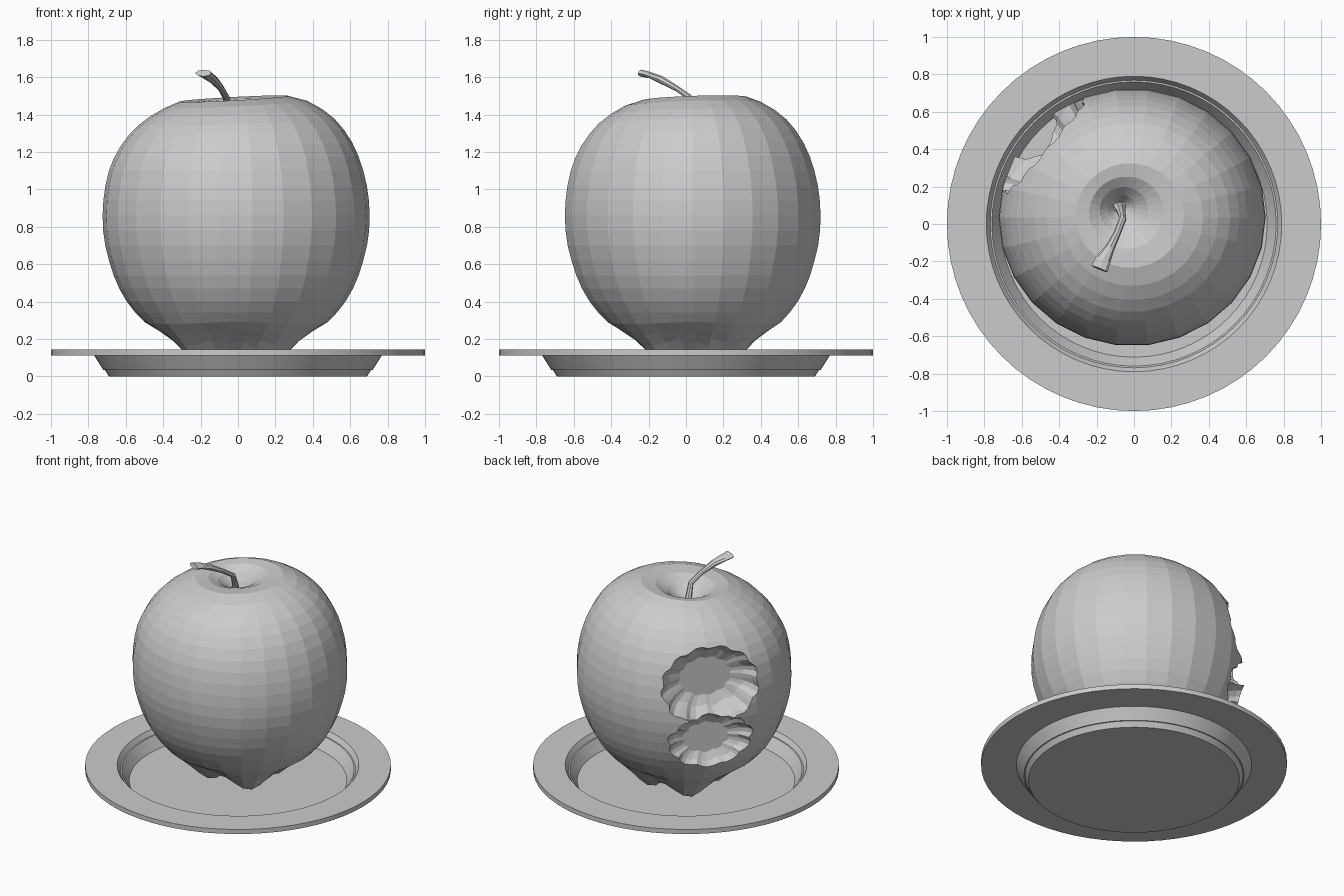
import bpy, bmesh
from math import sin, cos, pi, radians, exp
from mathutils import Vector, Matrix

if "Cube" in bpy.data.objects:
    bpy.data.objects.remove(bpy.data.objects["Cube"])


def make_object(name, bm):
    bmesh.ops.recalc_face_normals(bm, faces=bm.faces[:])
    mesh = bpy.data.meshes.new(name)
    bm.to_mesh(mesh)
    bm.free()
    ob = bpy.data.objects.new(name, mesh)
    bpy.context.collection.objects.link(ob)
    return ob


def loft(name, rings):
    """Skin equal-length closed rings and cap both ends with fans."""
    bm = bmesh.new()
    loops = [[bm.verts.new(p) for p in ring] for ring in rings]
    n = len(loops[0])
    for a, b in zip(loops, loops[1:]):
        for i in range(n):
            j = (i + 1) % n
            bm.faces.new((a[i], a[j], b[j], b[i]))
    for ring in (loops[0], loops[-1]):
        mid = bm.verts.new(sum((v.co for v in ring), Vector()) / n)
        for i in range(n):
            bm.faces.new((ring[i], ring[(i + 1) % n], mid))
    return make_object(name, bm)


def circle(r, z, n):
    return [Vector((r * cos(2 * pi * i / n), r * sin(2 * pi * i / n), z)) for i in range(n)]


# Plate: sloped dish with a wide flat rim
plate_profile = [(0.69, 0), (0.76, 0.112), (1, 0.112), (1, 0.145), (0.79, 0.145), (0.72, 0.035)]
plate = loft("plate", [circle(r, z, 64) for r, z in plate_profile])
for f in plate.data.polygons:
    f.use_smooth = True
plate.data.set_sharp_from_angle(angle=radians(25))

# Apple: profile of radius and height, four lobes underneath, dimple on top
apple_profile = [
    (0.04, 0.15), (0.11, 0.10), (0.19, 0.04), (0.25, 0.05), (0.31, 0.10), (0.365, 0.16),
    (0.425, 0.22), (0.49, 0.28), (0.54, 0.34), (0.585, 0.40), (0.625, 0.47), (0.655, 0.54),
    (0.68, 0.62), (0.70, 0.70), (0.711, 0.78), (0.714, 0.86), (0.71, 0.94), (0.699, 1.02),
    (0.68, 1.10), (0.655, 1.17), (0.62, 1.24), (0.575, 1.305), (0.525, 1.36), (0.46, 1.41),
    (0.38, 1.455), (0.29, 1.485), (0.20, 1.475), (0.13, 1.44), (0.075, 1.39), (0.03, 1.33)]


def apple_ring(k, r, z, n=26):
    pts = []
    top = max(0, (z - 1.1) / 0.4) if k > 15 else 0
    inner = max(0, 1 - r / 0.35) if k > 24 else 0
    cx = -0.01 - 0.07 * inner
    cy = 0.035 + 0.06 * inner + 0.03 * exp(-z * 4)
    squash = 0.965 - 0.05 * exp(-z * 5)
    for i in range(n):
        a = 2 * pi * i / n
        x, y = r * cos(a), r * sin(a)
        notch = 0.5 + 0.5 * cos(4 * a)
        lift = 0.085 * notch * exp(-((z - 0.08) / 0.14) ** 2) if 0 < k < 11 else 0
        pts.append(Vector((cx + x, cy + y * squash, z + lift + top * 0.055 * (x + 0.6 * y))))
    return pts


apple = loft("apple", [apple_ring(k, r, z) for k, (r, z) in enumerate(apple_profile)])


# Bites: scalloped ellipsoids, with tooth grooves, cut out of the back left side
def bite(name, height, half_w, half_h, depth, teeth, phase):
    az = radians(141)
    out, up = Vector((cos(az), sin(az), 0)), Vector((0, 0, 1))
    side = up.cross(out)
    centre = Vector((-0.01, 0.04, height)) + out * 0.70
    rings, n = [], teeth * 4
    for j in range(1, 10):
        lat = -pi / 2 + pi * j / 10
        ring = []
        for i in range(n):
            a = 2 * pi * i / n
            scallop = 0.90 + 0.12 * abs(sin(teeth * a / 2 + phase))
            c = cos(lat) ** 0.6 * scallop
            ring.append(centre + side * (half_w * c * cos(a)) + up * (half_h * c * sin(a))
                        + out * (depth * sin(lat)))
        rings.append(ring)
    cutter = loft(name, rings)
    cutter.hide_render = True
    return cutter


for cutter in (bite("upper_bite", 1.03, 0.36, 0.28, 0.21, 12, 0.3),
               bite("lower_bite", 0.60, 0.32, 0.22, 0.19, 10, 0.0)):
    mod = apple.modifiers.new(cutter.name, 'BOOLEAN')
    mod.operation = 'DIFFERENCE'
    mod.solver = 'EXACT'
    mod.object = cutter
bpy.context.view_layer.update()
bitten = bpy.data.meshes.new_from_object(apple.evaluated_get(bpy.context.evaluated_depsgraph_get()))
apple.modifiers.clear()
apple.data = bitten
for name in ("upper_bite", "lower_bite"):
    bpy.data.objects.remove(bpy.data.objects[name])

# Stem: bent tube that flares at the tip
path = [((-0.08, 0.09, 1.31), 0.040), ((-0.07, 0.07, 1.40), 0.026), ((-0.06, 0.03, 1.485), 0.020),
        ((-0.09, -0.05, 1.54), 0.019), ((-0.13, -0.13, 1.585), 0.026),
        ((-0.165, -0.19, 1.61), 0.042), ((-0.185, -0.24, 1.622), 0.046)]
pts = [Vector(p) for p, _ in path]
rings = []
for k, (_, r) in enumerate(path):
    t = (pts[min(k + 1, len(pts) - 1)] - pts[max(k - 1, 0)]).normalized()
    u = Vector((0.9, -0.4, 0)).cross(t).normalized()
    v = t.cross(u)
    flat = 0.4 if k > 4 else 0.8
    rings.append([pts[k] + v * (r * cos(2 * pi * i / 8)) + u * (r * flat * sin(2 * pi * i / 8))
                  for i in range(8)])
loft("stem", rings)
